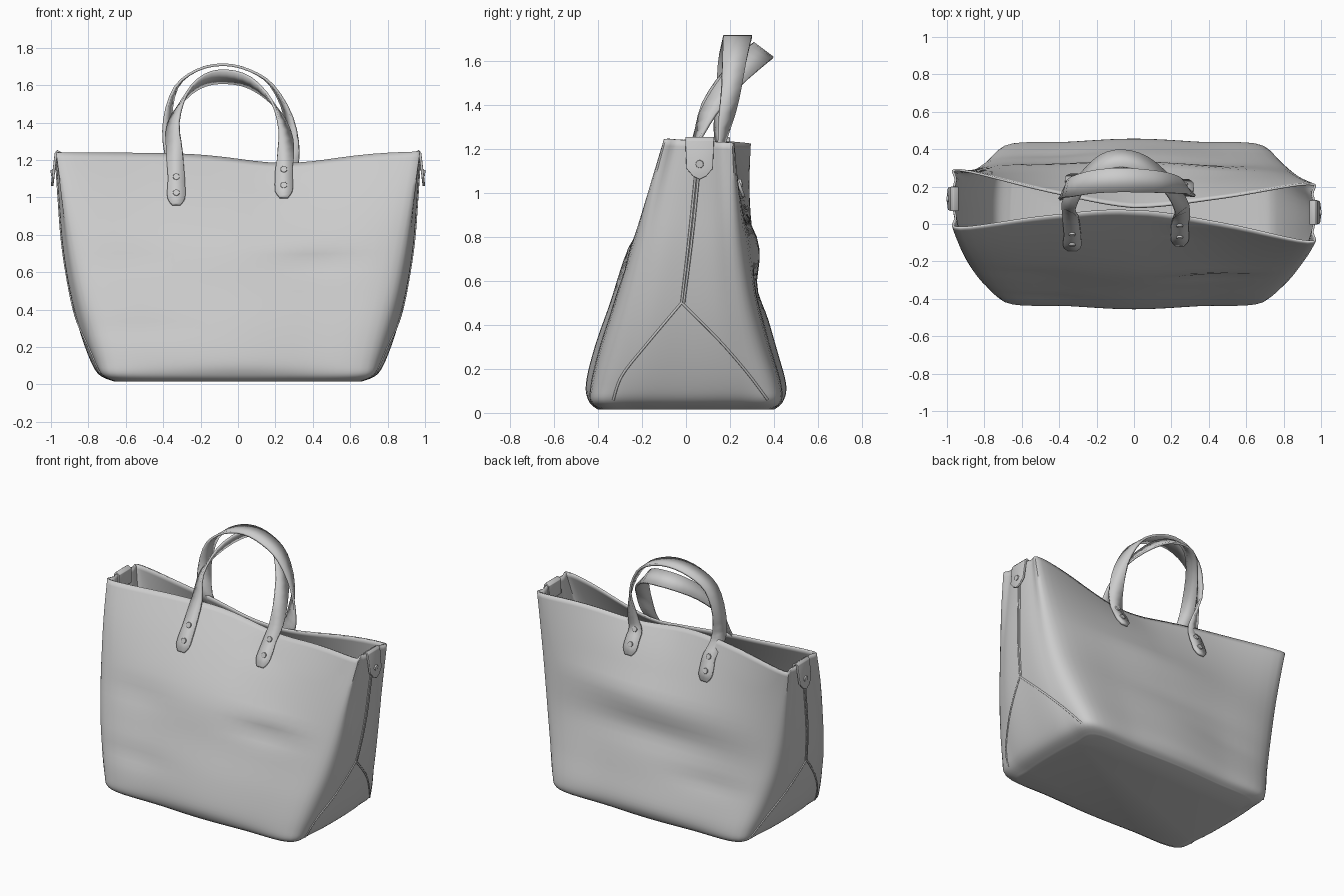
import bpy, bmesh, math
from mathutils import Vector as V
from mathutils.bvhtree import BVHTree

if "Cube" in bpy.data.objects:
    bpy.data.objects.remove(bpy.data.objects["Cube"])


def spline(pts, n, closed=False):
    """Catmull-Rom samples through points of any dimension."""
    m, out = len(pts), []
    at = lambda i: pts[i % m] if closed else pts[max(0, min(m - 1, i))]
    for i in range(m if closed else m - 1):
        a, b, c, d = at(i - 1), at(i), at(i + 1), at(i + 2)
        for k in range(n):
            t = k / n
            out.append([0.5 * (2*q + (r - p)*t + (2*p - 5*q + 4*r - s)*t*t + (3*q - p - 3*r + s)*t**3)
                        for p, q, r, s in zip(a, b, c, d)])
    return out if closed else out + [list(pts[-1])]


def make(name, verts, faces, thick=0, offset=0, bevel=0):
    me = bpy.data.meshes.new(name)
    me.from_pydata([tuple(v) for v in verts], [], faces)
    bm = bmesh.new()
    bm.from_mesh(me)
    bmesh.ops.recalc_face_normals(bm, faces=bm.faces)
    bm.to_mesh(me)
    bm.free()
    ob = bpy.data.objects.new(name, me)
    bpy.context.collection.objects.link(ob)
    if thick:
        mod = ob.modifiers.new("thickness", 'SOLIDIFY')
        mod.thickness, mod.offset = thick, offset
    if bevel:
        mod = ob.modifiers.new("bevel", 'BEVEL')
        mod.width, mod.segments = bevel, 2
    bpy.ops.object.select_all(action='DESELECT')
    ob.select_set(True)
    bpy.context.view_layer.objects.active = ob
    bpy.ops.object.shade_smooth_by_angle(angle=math.radians(40))
    return ob


# Bag body: lofted horizontal sections
# z, end x, corner x, front corner y, front middle y, back corner y, back middle y
ROWS = [(.015, .66, .62, -.37, -.40, .37, .40),
        (.05, .74, .68, -.415, -.44, .415, .44),
        (.13, .79, .70, -.41, -.455, .41, .455),
        (.30, .85, .74, -.37, -.415, .36, .41),
        (.50, .90, .79, -.31, -.345, .31, .36),
        (.75, .94, .84, -.24, -.26, .27, .33),
        (1.0, .96, .89, -.17, -.10, .24, .22),
        (1.22, .975, .93, -.10, .065, .22, .095)]


def section(row):
    hx, hc, yf, yfm, yb, ybm = row[1:]
    ye = (yf + yb) / 2
    q = lambda a, b: .6 * a + .4 * b
    pts = [(0, yfm), (.5*hc, q(yfm, yf)), (hc, yf), (hx*.985, q(yf, ye)), (hx, ye),
           (hx*.985, q(yb, ye)), (hc, yb), (.5*hc, q(ybm, yb)), (0, ybm)]
    return pts + [(-x, y) for x, y in pts[-2:0:-1]]


# wrinkles: side, x, z, x size, z size, depth
FOLDS = [(-1, .45, .65, .25, .05, .025), (-1, .4, .75, .25, .05, -.012), (-1, -.65, .66, .25, .07, .02),
         (-1, -.6, .30, .3, .06, .015), (-1, .25, 1.08, .2, .04, .008),
         (1, .0, .58, .6, .10, .03), (1, .3, .8, .5, .06, -.012), (1, -.5, .35, .3, .06, .015)]

rings = [spline(section(r), 6, True) for r in ROWS]
N = len(rings[0])
columns = [spline([(x, y, r[0]) for (x, y), r in zip([ring[i] for ring in rings], ROWS)], 5) for i in range(N)]
L = len(columns[0])
verts = []
for j in range(L):
    for i in range(N):
        x, y, z = columns[i][j]
        t = min(1, z / 1.22)
        side = -1 if i < 24 and i > -1 and y < .04 or i > 72 else 1
        for s, fx, fz, sx, sz, depth in FOLDS:
            if s == side and abs(x) < .9:
                y -= s * depth * math.exp(-((x - fx) / sx)**2 - ((z - fz) / sz)**2) * (1 - (x / .9)**2)
        if x < 0:
            y += .08 * t * t * -x
        rim = .02 - .055 * math.exp(-((x - .25) / .35)**2) - .06 * y * abs(x)
        verts.append((x, y, z + t**5 * rim))
faces = [(j*N + i, j*N + (i+1) % N, (j+1)*N + (i+1) % N, (j+1)*N + i)
         for j in range(L - 1) for i in range(N)] + [tuple(range(N - 1, -1, -1))]
tree = BVHTree.FromPolygons([V(v) for v in verts], faces)
body = make("bag_body", verts, faces)
# the open shell gets its thickness toward the inside
if body.data.polygons[-1].normal.z > 0:
    body.data.flip_normals()
mod = body.modifiers.new("thickness", 'SOLIDIFY')
mod.thickness, mod.offset = .012, -1


def hit(origin, direction):
    return tree.ray_cast(V(origin), V(direction))[0]


def tube(name, pts, radius):
    cu = bpy.data.curves.new(name, 'CURVE')
    cu.dimensions, cu.bevel_depth, cu.bevel_resolution = '3D', radius, 1
    sp = cu.splines.new('POLY')
    sp.points.add(len(pts) - 1)
    for p, co in zip(sp.points, pts):
        p.co = (*co, 1)
    bpy.context.collection.objects.link(bpy.data.objects.new(name, cu))


def rivet(name, centre, axis, radius=.018):
    bpy.ops.mesh.primitive_cylinder_add(vertices=16, radius=radius, depth=.014, location=centre)
    ob = bpy.context.object
    ob.name = name
    ob.rotation_euler = V(axis).to_track_quat('Z', 'Y').to_euler()
    mod = ob.modifiers.new("bevel", 'BEVEL')
    mod.width, mod.segments = .004, 2


# End seams, gusset triangles and end tabs
SEAMS = {"upper_seam": [(.055, 1.2), (.02, .85), (-.02, .5)],
         "upper_seam_edge": [(.068, 1.2), (.034, .85), (-.01, .5)],
         "front_gusset_seam": [(-.02, .5), (-.18, .31), (-.29, .17), (-.33, .06)],
         "back_gusset_seam": [(-.02, .5), (.15, .33), (.28, .18), (.37, .06)]}
for s, label in ((1, "right"), (-1, "left")):
    shift = lambda z: .075 * (z / 1.22)**2 if s < 0 else 0
    for name, path in SEAMS.items():
        pts = [hit((2*s, y + shift(z), z), (-s, 0, 0)) for y, z in spline(path, 8)]
        tube(f"{label}_{name}", [p for p in pts if p and abs(p.x) > .4], .006)
    yc = .062 + shift(1.2)
    x0 = .972
    outline = [(-.065, 1.235), (-.06, 1.11), (-.03, 1.075), (0, 1.06), (.03, 1.075), (.06, 1.11), (.065, 1.235)]
    tab = [(s * (x0 + .022 * (1.25 - z) / .19), yc + u, z) for u, z in outline]
    # strap end folded over the rim
    tab += [(s * x, yc + u, z) for x, z in ((.965, 1.247), (.945, 1.235), (.945, 1.14)) for u in (-.065, .065)]
    make(f"{label}_end_tab", tab, [tuple(range(7)), (0, 6, 8, 7), (7, 8, 10, 9), (9, 10, 12, 11)], .014, 0, .003)
    rivet(f"{label}_tab_rivet", (s * (x0 + .022), yc, 1.13), (s, 0, -.1))


# Handles: twisting flat straps, feet lying against the walls
def handle(name, side, feet, arch):
    def foot(x, zend):
        out = []
        for z, w in ((zend, .022), (zend + .035, .046), (zend + .09, .048), (zend + .15, .045)):
            y = hit((x, 2*side, z), (0, -side, 0)).y + side * .012
            out.append((x, y, z, -side, 0, 0, w))
        return out
    (xl, zl), (xr, zr) = feet
    right = [(*p[:3], -p[3], *p[4:]) for p in foot(xr, zr)][::-1]
    keys = foot(xl, zl) + arch + right
    vs = []
    for x, y, z, a, b, c, w in spline(keys, 3):
        d = V((a, b, c)).normalized() * w
        vs += [V((x, y, z)) - d, V((x, y, z)) + d]
    fs = [(k, k + 1, k + 3, k + 2) for k in range(0, len(vs) - 2, 2)]
    make(name, vs, fs, .014, 0)
    for x, zend in feet:
        for k, dz in enumerate((.065, .15)):
            p = hit((x, 2*side, zend + dz), (0, -side, 0))
            rivet(f"{name}_rivet", p + V((0, side * .022, 0)), (0, side, .35))


handle("front_handle", -1, [(-.33, .96), (.245, 1.0)],
       [(-.34, .05, 1.25, .9, -.3, 0, .045), (-.345, .11, 1.40, .6, -.75, .1, .045),
        (-.28, .22, 1.54, .1, -.9, .3, .05), (-.18, .32, 1.625, 0, -.8, .5, .055),
        (-.06, .35, 1.645, 0, -.8, .6, .056), (.07, .31, 1.61, 0, -.85, .5, .055),
        (.19, .20, 1.50, -.2, -.9, .3, .05), (.25, .10, 1.36, -.6, -.7, .1, .045),
        (.255, .045, 1.23, -.9, -.2, 0, .045)])
handle("back_handle", 1, [(-.32, .98), (.27, .99)],
       [(-.35, .15, 1.24, -.9, -.3, 0, .045), (-.375, .18, 1.42, -.4, -.85, 0, .045),
        (-.33, .20, 1.59, -.1, -1, 0, .055), (-.22, .225, 1.68, 0, -1, 0, .062),
        (-.08, .235, 1.71, 0, -1, 0, .065), (.06, .23, 1.68, 0, -1, 0, .062),
        (.18, .22, 1.60, .1, -1, 0, .055), (.27, .20, 1.43, .4, -.85, 0, .045),
        (.285, .165, 1.24, .9, -.3, 0, .045)])
